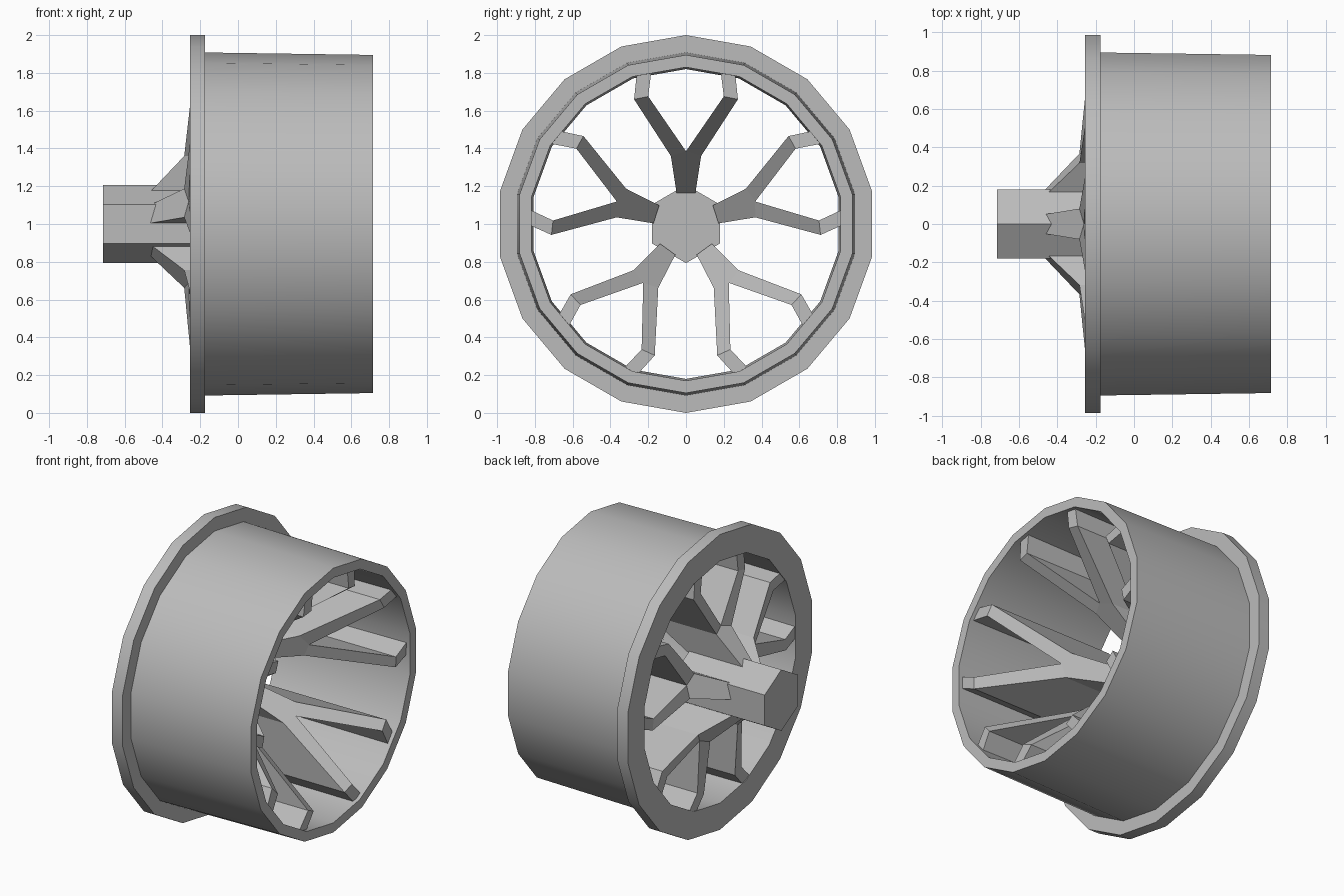
import bpy, bmesh, math

cube = bpy.data.objects.get("Cube")
if cube:
    bpy.data.objects.remove(cube, do_unlink=True)

AXLE_HEIGHT = 1.0

grey = bpy.data.materials.new("plain_grey")
grey.use_nodes = True
colour = (0.5, 0.5, 0.5, 1)
grey.diffuse_color = colour
grey.node_tree.nodes["Principled BSDF"].inputs["Base Color"].default_value = colour


def mesh_from(bm, name):
    bmesh.ops.recalc_face_normals(bm, faces=bm.faces)
    mesh = bpy.data.meshes.new(name)
    bm.to_mesh(mesh)
    bm.free()
    mesh.materials.append(grey)
    return mesh


def place(mesh, name, turn=0.0):
    ob = bpy.data.objects.new(name, mesh)
    bpy.context.collection.objects.link(ob)
    ob.location.z = AXLE_HEIGHT
    ob.rotation_euler.x = turn
    return ob


def lathe(profile, sides, closed):
    """Turn an (x, radius) profile around the x axis, first corner at the top."""
    bm = bmesh.new()
    rings = []
    for i in range(sides):
        a = math.tau * i / sides
        rings.append([bm.verts.new((x, r * math.sin(a), r * math.cos(a))) for x, r in profile])
    n = len(profile)
    for i in range(sides):
        p, q = rings[i], rings[(i + 1) % sides]
        for j in range(n if closed else n - 1):
            k = (j + 1) % n
            bm.faces.new((p[j], p[k], q[k], q[j]))
    if not closed:
        for j in (0, n - 1):
            bm.faces.new([ring[j] for ring in rings])
    return bm


def smooth(ob):
    bpy.ops.object.select_all(action="DESELECT")
    ob.select_set(True)
    bpy.context.view_layer.objects.active = ob
    bpy.ops.object.shade_smooth_by_angle(angle=math.radians(30))


# Rim: tapered barrel with a flange on the hub side
rim_profile = [(-0.255, 0.82), (-0.255, 1.0), (-0.175, 1.0),
               (-0.175, 0.908), (0.715, 0.895), (0.715, 0.83)]
smooth(place(mesh_from(lathe(rim_profile, 18, True), "rim"), "rim"))

# Hub: solid six-sided shaft
place(mesh_from(lathe([(-0.715, 0.207), (-0.06, 0.207)], 6, False), "hub"), "hub")


# Spoke: half of a forked plate, mirrored; its depth follows the height
def back_depth(v):
    return min(-0.25, -0.47 + 0.95 * (v - 0.165))


def front_depth(v):
    return min(0.69, -0.05 + 1.48 * (v - 0.165))


# Outer and inner edge of the half plate, from hub to rim
sections = [((0.05, 0.165), (0, 0.165)), ((0.08, 0.36), (0, 0.385)),
            ((0.275, 0.66), (0.2, 0.675)), ((0.258, 0.82), (0.182, 0.82))]
bm = bmesh.new()
loops = []
for (uo, vo), (ui, vi) in sections:
    corners = [(back_depth(vo), uo, vo), (front_depth(vo), uo, vo),
               (front_depth(vi), ui, vi), (back_depth(vi), ui, vi)]
    loops.append([bm.verts.new(c) for c in corners])
for i, (p, q) in enumerate(zip(loops, loops[1:])):
    for j in range(4):
        if i == 0 and j == 2:
            continue  # open along the mirror plane
        k = (j + 1) % 4
        bm.faces.new((p[j], p[k], q[k], q[j]))
bm.faces.new(loops[0])
bm.faces.new(loops[-1])
spoke_mesh = mesh_from(bm, "spoke")
for i in range(5):
    spoke = place(spoke_mesh, f"spoke_{i + 1}", math.tau * i / 5)
    mirror = spoke.modifiers.new("Mirror", "MIRROR")
    mirror.use_axis = (False, True, False)
